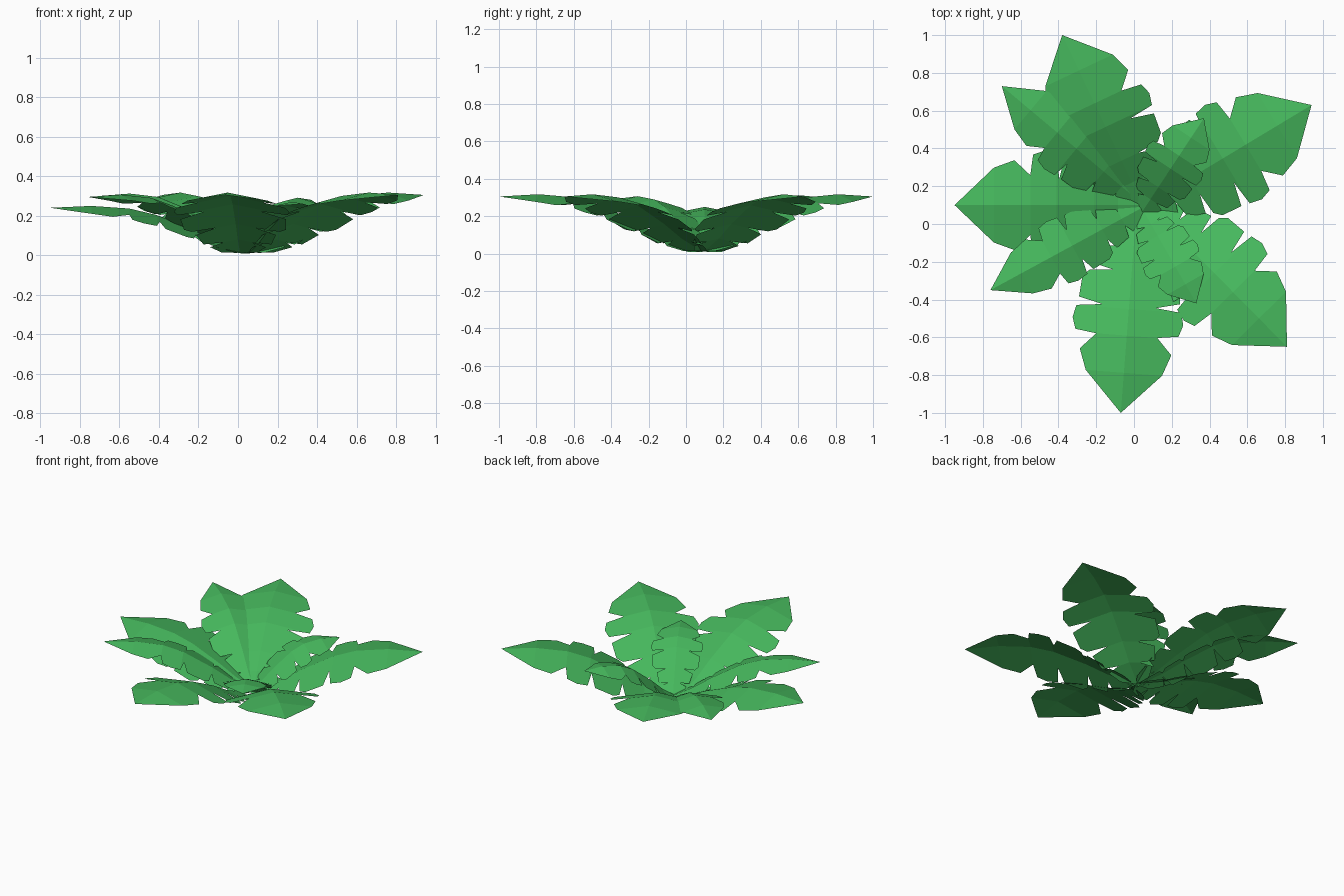
import bpy, math
from mathutils import Vector

if "Cube" in bpy.data.objects:
    bpy.data.objects.remove(bpy.data.objects["Cube"])

green = bpy.data.materials.new("leaf green")
green.diffuse_color = (0.061, 0.479, 0.109, 1)
green.use_nodes = True
green.node_tree.nodes["Principled BSDF"].inputs["Base Color"].default_value = green.diffuse_color

# Half outline of a lobed leaf: (distance back from tip, half width)
OUTLINE = [(0, 0), (.21, .20), (.32, .24), (.405, .16), (.42, .27), (.48, .29), (.545, .275),
           (.56, .14), (.59, .265), (.70, .255), (.735, .22), (.745, .10), (.77, .20),
           (.86, .17), (.875, .07), (.90, .14), (.98, .09), (1.02, .015)]
# Height of the midrib: (distance back from tip, z)
RIDGE = [(0, .305), (.21, .317), (.405, .30), (.545, .258), (.745, .158), (.875, .08), (1.02, .015)]


def ridge_z(d):
    for (d0, z0), (d1, z1) in zip(RIDGE, RIDGE[1:]):
        if d <= d1:
            return z0 + (z1 - z0) * (d - d0) / (d1 - d0)
    return RIDGE[-1][1]


def leaf(name, tip, base, width=1.0, fold=0.2, tip_z=.305):
    """Ridged leaf running from base to tip, its two halves drooping from the midrib."""
    tip, base = Vector(tip), Vector(base)
    length = (tip - base).length
    u = (tip - base) / length
    n = Vector((-u.y, u.x))
    s = length / 1.02
    zs = tip_z / .305
    verts, faces = [], []
    for d, w in OUTLINE:
        c = tip - u * d * s
        z = ridge_z(d) * zs
        hw = w * s * width
        for k in (0, 1, -1):
            p = c + n * hw * k
            verts.append((p.x, p.y, max(0, z - fold * hw * abs(k))))
    for i in range(len(OUTLINE) - 1):
        a, b = 3 * i, 3 * i + 3
        if i == 0:
            faces += [(a, b + 1, b), (a, b, b + 2)]
        else:
            faces += [(a, a + 1, b + 1, b), (a, b, b + 2, a + 2)]
    me = bpy.data.meshes.new(name)
    me.from_pydata(verts, [], faces)
    me.materials.append(green)
    me.validate()
    ob = bpy.data.objects.new(name, me)
    bpy.context.collection.objects.link(ob)
    return ob


# Large outer leaves
leaf("leaf_back", (-.38, 1.0), (.05, .09))
leaf("leaf_front", (-.07, -1.0), (.01, .03))
leaf("leaf_right_back", (.94, .63), (.06, .10))
leaf("leaf_right_front", (.81, -.65), (.09, .08))
leaf("leaf_left", (-.95, .10), (.06, .10), tip_z=.24)
# Narrower leaves lying over them
leaf("leaf_left_back", (-.70, .73), (.04, .11), width=.7, fold=.25, tip_z=.30)
leaf("leaf_left_front", (-.76, -.35), (.05, .09), width=.68, fold=.25, tip_z=.295)
# Small inner leaves
leaf("inner_leaf_back", (.37, .56), (.04, .06), fold=.25, tip_z=.28)
leaf("inner_leaf_front", (.33, -.42), (.05, .07), tip_z=.26)
